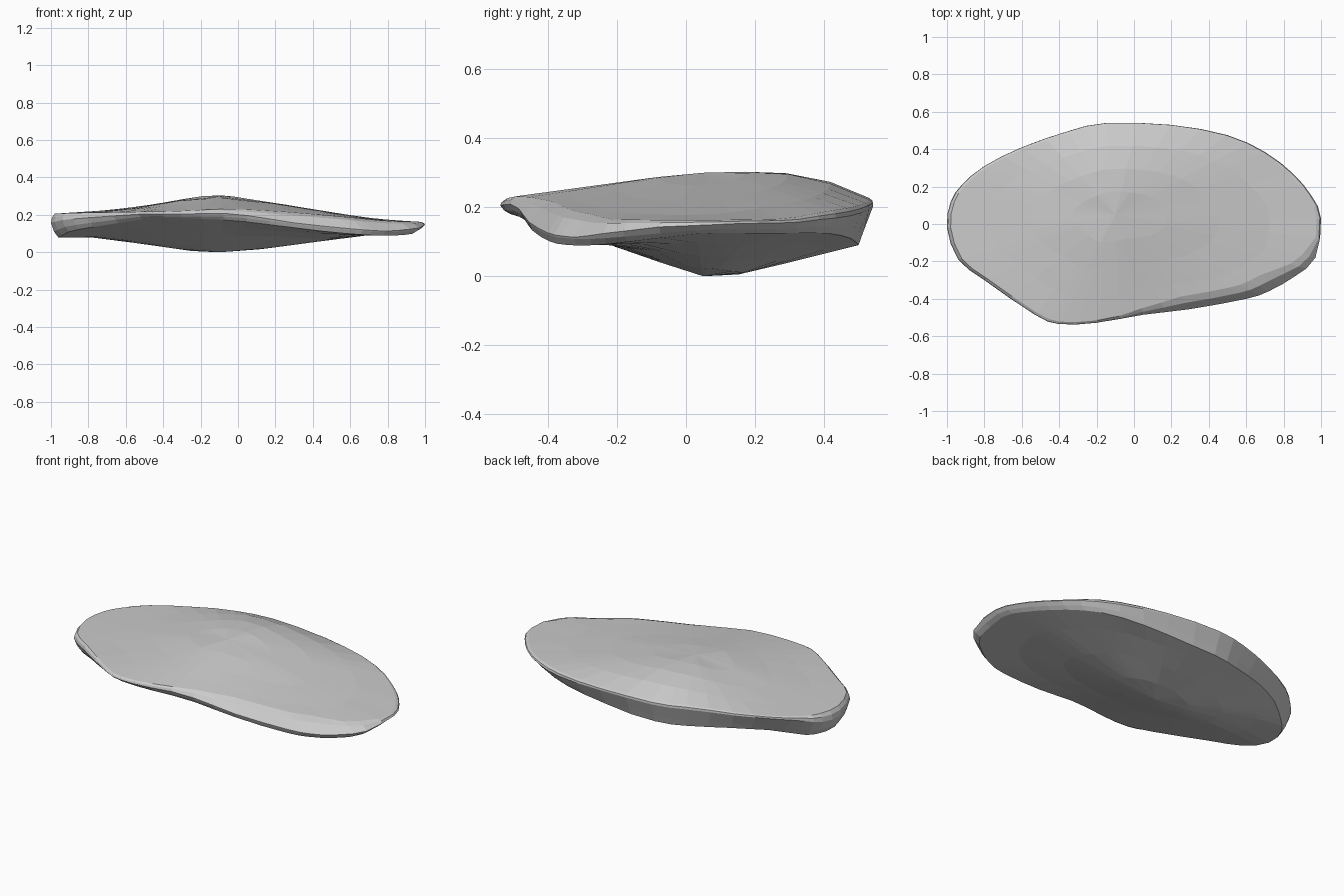
import bpy, bmesh

if "Cube" in bpy.data.objects:
    bpy.data.objects.remove(bpy.data.objects["Cube"])


def interp(table, v):
    """Piecewise linear lookup."""
    if v <= table[0][0]:
        return table[0][1]
    for (a, fa), (b, fb) in zip(table, table[1:]):
        if v <= b:
            return fa + (fb - fa) * (v - a) / (b - a)
    return table[-1][1]


# Plan outline, counter-clockwise from the right tip
OUTLINE = [(1, .03), (.95, .15), (.85, .27), (.7, .385), (.5, .475), (.2, .53),
           (-.15, .54), (-.35, .497), (-.6, .41), (-.8, .31), (-.92, .21),
           (-.98, .12), (-1, -.02), (-.94, -.19), (-.8, -.3), (-.53, -.485),
           (-.4, -.535), (-.2, -.528), (.05, -.485), (.3, -.455), (.6, -.4),
           (.72, -.36), (.86, -.28), (.97, -.18)]
CX, CY = -.1, .05

# Heights along the cross ridge (by y), at both ends, and the blend by x
TOP_RIDGE = [(-.54, .222), (-.5, .23), (0, .298), (.25, .304), (.4, .28), (.54, .222)]
TOP_BLEND = [(-1, 1), (-.6, .74), (-.18, 0), (-.05, 0), (.8, .97), (1, 1)]
BOT_RIDGE = [(-.5, .178), (-.2, .085), (0, .013), (.05, 0), (.13, 0), (.3, .04), (.54, .1)]
BOT_LEFT = [(-.5, .195), (-.3, .14), (-.05, .078), (.15, .078), (.4, .15)]
BOT_RIGHT = [(-.42, .068), (-.25, .09), (0, .12), (.25, .14), (.4, .16)]
BOT_BLEND = [(-.75, 1), (-.2, 0), (0, 0), (.95, 1)]


def top_z(x, y):
    t = interp(TOP_BLEND, x)
    return interp(TOP_RIDGE, y) * (1 - t) + (.205 if x < CX else .162) * t


def bottom_z(x, y):
    t = interp(BOT_BLEND, x)
    end = interp(BOT_LEFT if x < CX else BOT_RIGHT, y)
    return interp(BOT_RIDGE, y) * (1 - t) + end * t


def mix_z(k):
    """Height at a fraction k of the way from underside to top."""
    def height(x, y):
        f = k(x, y) if callable(k) else k
        return f * top_z(x, y) + (1 - f) * bottom_z(x, y)
    return height


# Outline with midpoints bulged slightly outward
pts = []
n = len(OUTLINE)
for i in range(n):
    p0, p1, p2, p3 = (OUTLINE[(i + k) % n] for k in (-1, 0, 1, 2))
    pts.append(p1)
    pts.append(tuple((9 * (p1[k] + p2[k]) - p0[k] - p3[k]) / 16 for k in (0, 1)))

bm = bmesh.new()


def ring(inset, height):
    """Scaled copy of the outline; inset may vary with position."""
    vs = []
    for x, y in pts:
        s = 1 - (inset(x, y) if callable(inset) else inset)
        px, py = CX + (x - CX) * s, CY + (y - CY) * s
        vs.append(bm.verts.new((px, py, height(px, py))))
    return vs


def chamfer(x, y):
    """Wider sloping band along the front right edge."""
    return interp([(-.1, 0), (.3, 1), (.8, 1), (1, .3)], x) if y < -.1 else 0


def undercut(x, y):
    """Inward-leaning wall along the back and back left edge."""
    return interp([(-1, .4), (-.85, 1), (.2, 1), (.6, .2)], x) * interp([(.05, 0), (.2, 1)], y)


# Top surface, rim, then underside
rings = [ring(v, top_z) for v in (.75, .5, .25)]
rings.append(ring(lambda x, y: .022 + .11 * chamfer(x, y), top_z))
rings.append(ring(lambda x, y: .006 + .06 * chamfer(x, y) - .004 * undercut(x, y),
                  mix_z(lambda x, y: .85 + .12 * undercut(x, y))))
rings.append(ring(0, mix_z(lambda x, y: .62 - .3 * chamfer(x, y) + .25 * undercut(x, y))))
rings.append(ring(lambda x, y: .015 * (1 - chamfer(x, y)) + .003 + .04 * undercut(x, y),
                  mix_z(.25)))
rings.append(ring(lambda x, y: .045 - .025 * chamfer(x, y) + .04 * undercut(x, y), bottom_z))
rings += [ring(v, bottom_z) for v in (.25, .5, .75)]

for a, b in zip(rings, rings[1:]):
    for i in range(len(a)):
        j = (i + 1) % len(a)
        bm.faces.new((a[i], b[i], b[j], a[j]))
for loop, height in ((rings[0], top_z), (rings[-1], bottom_z)):
    c = bm.verts.new((CX, CY, height(CX, CY)))
    for i in range(len(loop)):
        bm.faces.new((c, loop[i], loop[(i + 1) % len(loop)]))
bmesh.ops.recalc_face_normals(bm, faces=bm.faces)

# Stand on the ground
low = min(v.co.z for v in bm.verts)
bmesh.ops.translate(bm, vec=(0, 0, -low), verts=bm.verts)

mesh = bpy.data.meshes.new("flat_stone")
bm.to_mesh(mesh)
bm.free()
stone = bpy.data.objects.new("flat_stone", mesh)
bpy.context.collection.objects.link(stone)
